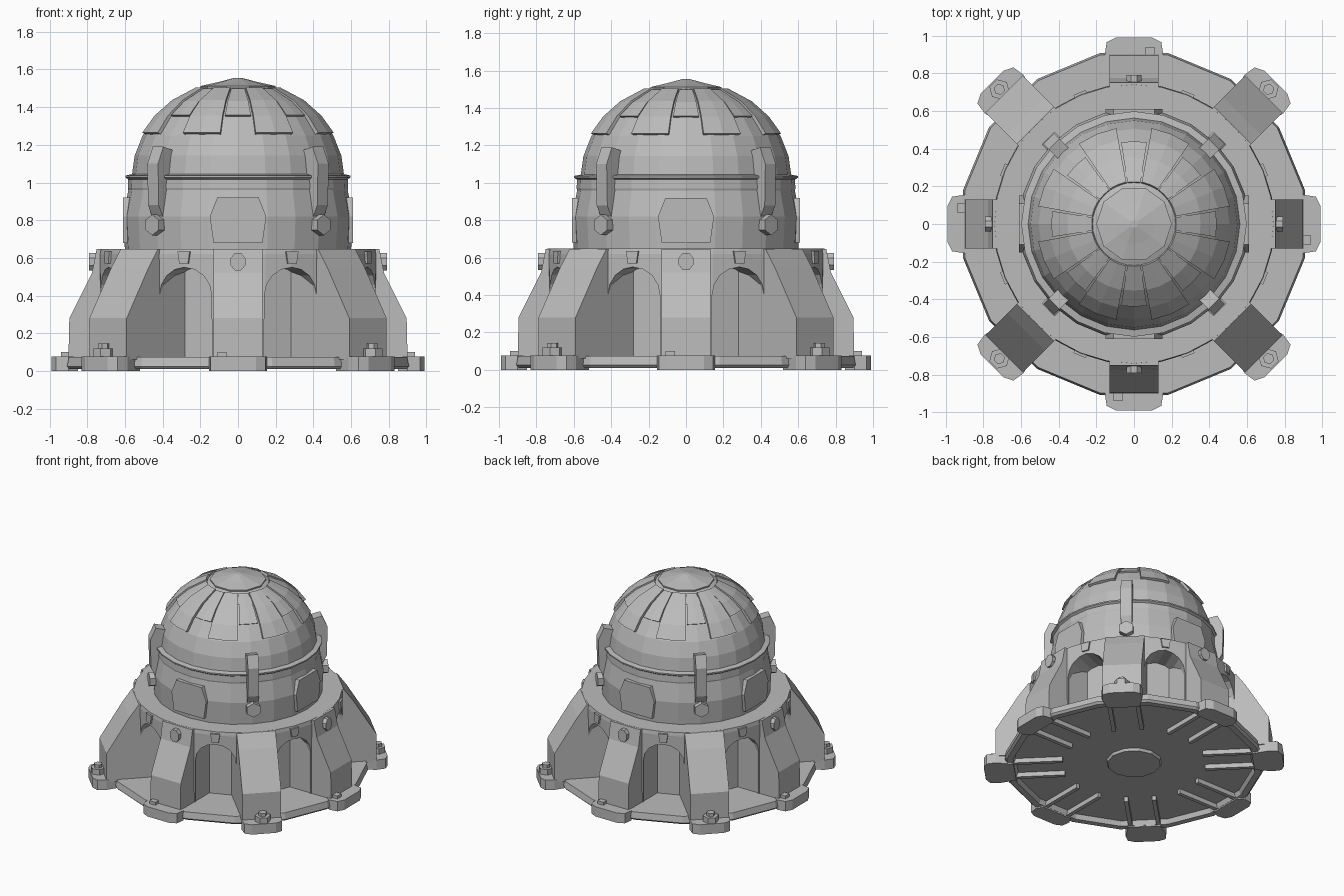
import bpy, bmesh, math
from math import sin, cos, pi, radians
from mathutils import Matrix, Vector

if "Cube" in bpy.data.objects:
    bpy.data.objects.remove(bpy.data.objects["Cube"])

grey = bpy.data.materials.new("stone grey")
grey.diffuse_color = (0.50, 0.50, 0.50, 1)
grey.use_nodes = True
grey.node_tree.nodes["Principled BSDF"].inputs["Base Color"].default_value = grey.diffuse_color


def finish(name, bm):
    bmesh.ops.recalc_face_normals(bm, faces=bm.faces)
    mesh = bpy.data.meshes.new(name)
    bm.to_mesh(mesh)
    bm.free()
    mesh.materials.append(grey)
    ob = bpy.data.objects.new(name, mesh)
    bpy.context.collection.objects.link(ob)
    return ob


def lathe(name, profile, n, turn=0.0):
    """Closed solid turned round z; profile runs bottom to top, ends capped."""
    bm = bmesh.new()
    rings = [[bm.verts.new((r * cos(2 * pi * (i + turn) / n), r * sin(2 * pi * (i + turn) / n), z))
              for i in range(n)] for r, z in profile]
    for a, b in zip(rings, rings[1:]):
        for i in range(n):
            j = (i + 1) % n
            bm.faces.new((a[i], a[j], b[j], b[i]))
    bm.faces.new(rings[0])
    bm.faces.new(rings[-1])
    return finish(name, bm)


def prism(bm, pts, depth, to3d, turn):
    """Extrude a 2D outline between two depths, then turn it round z."""
    m = Matrix.Rotation(turn, 3, 'Z')
    a, b = [[bm.verts.new(m @ Vector(to3d(u, v, d))) for u, v in pts] for d in depth]
    for i in range(len(pts)):
        j = (i + 1) % len(pts)
        bm.faces.new((a[i], a[j], b[j], b[i]))
    bm.faces.new(a)
    bm.faces.new(b)


def side(u, v, d):      # outline in radius/height, depth across
    return (u, d, v)


def plan(u, v, d):      # outline in plan, depth up
    return (u, v, d)


def facing(u, v, d):    # outline across/height, depth along radius
    return (d, u, v)


def radial(name, pts, depth, to3d, turns):
    bm = bmesh.new()
    for t in turns:
        prism(bm, pts, depth, to3d, radians(t))
    return finish(name, bm)


def ngon(cx, cy, r, n, ry=None):
    return [(cx + r * cos(2 * pi * (i + .5) / n), cy + (ry or r) * sin(2 * pi * (i + .5) / n))
            for i in range(n)]


CARD = [0, 90, 180, 270]
DIAG = [45, 135, 225, 315]
BAYS = [22.5 + 45 * k for k in range(8)]

# Base plate with a hollow underside and a shallow hub
lathe("base_plate", [(0.85, 0.045), (0.865, 0.01), (0.91, 0.01), (0.925, 0.025), (0.915, 0.073)], 16, 0.5)
lathe("underside_hub", [(0.19, 0.025), (0.2, 0.05)], 12)

# Paired rails running out to each foot under the plate
for name, y in (("left_rails", 0.1), ("right_rails", -0.1)):
    radial(name, [(0.5, y - 0.015), (0.88, y - 0.015), (0.88, y + 0.015), (0.5, y + 0.015)],
           (0.01, 0.05), plan, CARD + DIAG)

# Feet: splayed pads with chamfered ends
for label, turns, end, w in (("cardinal", CARD, 0.99, 0.155), ("diagonal", DIAG, 1.065, 0.145)):
    half = [(0.85, w - 0.03), (end - 0.09, w), (end - 0.025, w - 0.01), (end, w - 0.06)]
    pad = [(x, -y) for x, y in half] + half[::-1]
    radial(label + "_feet", pad, (0.0, 0.077), plan, turns)

# Lower drum with an arched niche in every bay
drum = lathe("lower_drum", [(0.74, 0.05), (0.745, 0.62), (0.74, 0.648)], 32)
W = 0.15
arch = [(-W, 0.073), (W, 0.073)] + \
       [(W * cos(pi * i / 8), 0.40 + W * sin(pi * i / 8)) for i in range(9)]
cutter = radial("niche_cutter", arch, (0.55, 0.9), facing, BAYS)
cutter.hide_render = True
cutter.display_type = 'WIRE'
cut = drum.modifiers.new("niches", 'BOOLEAN')
cut.operation = 'DIFFERENCE'
cut.solver = 'EXACT'
cut.object = cutter

# Keystones above the niches
radial("keystones", [(-0.025, 0.57), (0.025, 0.57), (0.035, 0.635), (-0.035, 0.635)],
       (0.70, 0.755), facing, BAYS)

# Buttresses with a sloping back; their flanks wall in the niches
radial("cardinal_buttresses",
       [(0.5, 0.06), (0.9, 0.06), (0.895, 0.28), (0.775, 0.52), (0.75, 0.647), (0.5, 0.647)],
       (-0.13, 0.13), side, CARD)
radial("diagonal_buttresses",
       [(0.5, 0.06), (0.975, 0.06), (0.975, 0.28), (0.81, 0.55), (0.74, 0.647), (0.5, 0.647)],
       (-0.14, 0.14), side, DIAG)

# Round lamps at the top of the cardinal buttresses and clamps on the feet
radial("buttress_lamps", ngon(0, 0.58, 0.042, 8, 0.05), (0.73, 0.79), facing, CARD)
radial("foot_clamps", ngon(1.01, 0, 0.055, 6), (0.06, 0.12), plan, DIAG)
radial("foot_clamp_caps", ngon(1.01, 0, 0.03, 6), (0.11, 0.145), plan, DIAG)
radial("foot_blocks", [(0.89, 0.05), (0.94, 0.05), (0.94, 0.1), (0.89, 0.1)], (-0.11, -0.06),
       side, CARD)

# Upper drum, rim and dome
lathe("upper_drum", [(0.6, 0.64), (0.61, 0.82), (0.585, 0.945), (0.582, 0.96), (0.585, 0.97), (0.582, 1.03)], 24)
lathe("rim", [(0.58, 1.015), (0.598, 1.027), (0.598, 1.037), (0.56, 1.045)], 24)


def on_dome(r, e, a):
    """Point on the flattened dome at elevation e and azimuth a."""
    e, a = radians(e), radians(a)
    return (r * cos(e) * cos(a), r * cos(e) * sin(a), 1.03 + 0.89 * r * sin(e))


bands = [on_dome(0.563, e, 0) for e in (1, 13, 26, 39, 52, 62, 70)]
lathe("dome", [(p[0], p[2]) for p in bands], 24)
lathe("dome_cap", [(0.195, 1.485), (0.2, 1.512), (0.11, 1.532), (0.02, 1.555)], 10)


def shell(name, turns, half, elevs, r0, r1):
    """Curved plates lying on the dome."""
    bm = bmesh.new()
    for t in turns:
        steps = [t - half, t, t + half]
        grid = [[[bm.verts.new(on_dome(r, e, a)) for a in steps] for e in elevs] for r in (r0, r1)]
        for layer in grid:
            for p, q in zip(layer, layer[1:]):
                for i in range(2):
                    bm.faces.new((p[i], p[i + 1], q[i + 1], q[i]))
        lo, hi = grid
        for k in range(len(elevs) - 1):
            for i in (0, 2):
                bm.faces.new((lo[k][i], lo[k + 1][i], hi[k + 1][i], hi[k][i]))
        for k in (0, -1):
            for i in range(2):
                bm.faces.new((lo[k][i], lo[k][i + 1], hi[k][i + 1], hi[k][i]))
    return finish(name, bm)


# Petal plates on the dome, long ones low and short ones high
shell("long_petals", BAYS, 12, (27, 39, 52, 67), 0.55, 0.58)
shell("short_petals", [45 * k for k in range(8)], 9, (40, 52, 67), 0.55, 0.573)

# Armour plates on the upper drum
radial("drum_plates", [(-0.13, 0.68), (0.13, 0.68), (0.15, 0.82), (0.11, 0.92), (-0.11, 0.92), (-0.15, 0.82)],
       (0.56, 0.61), facing, CARD)

# Upright fins on the drum, with a knob under each
radial("side_fins", [(0.52, 0.86), (0.6, 0.81), (0.635, 0.88), (0.64, 1.1), (0.6, 1.19), (0.52, 1.17)],
       (-0.04, 0.04), side, DIAG)
radial("fin_knobs", ngon(0, 0.775, 0.055, 6), (0.56, 0.645), facing, DIAG)
